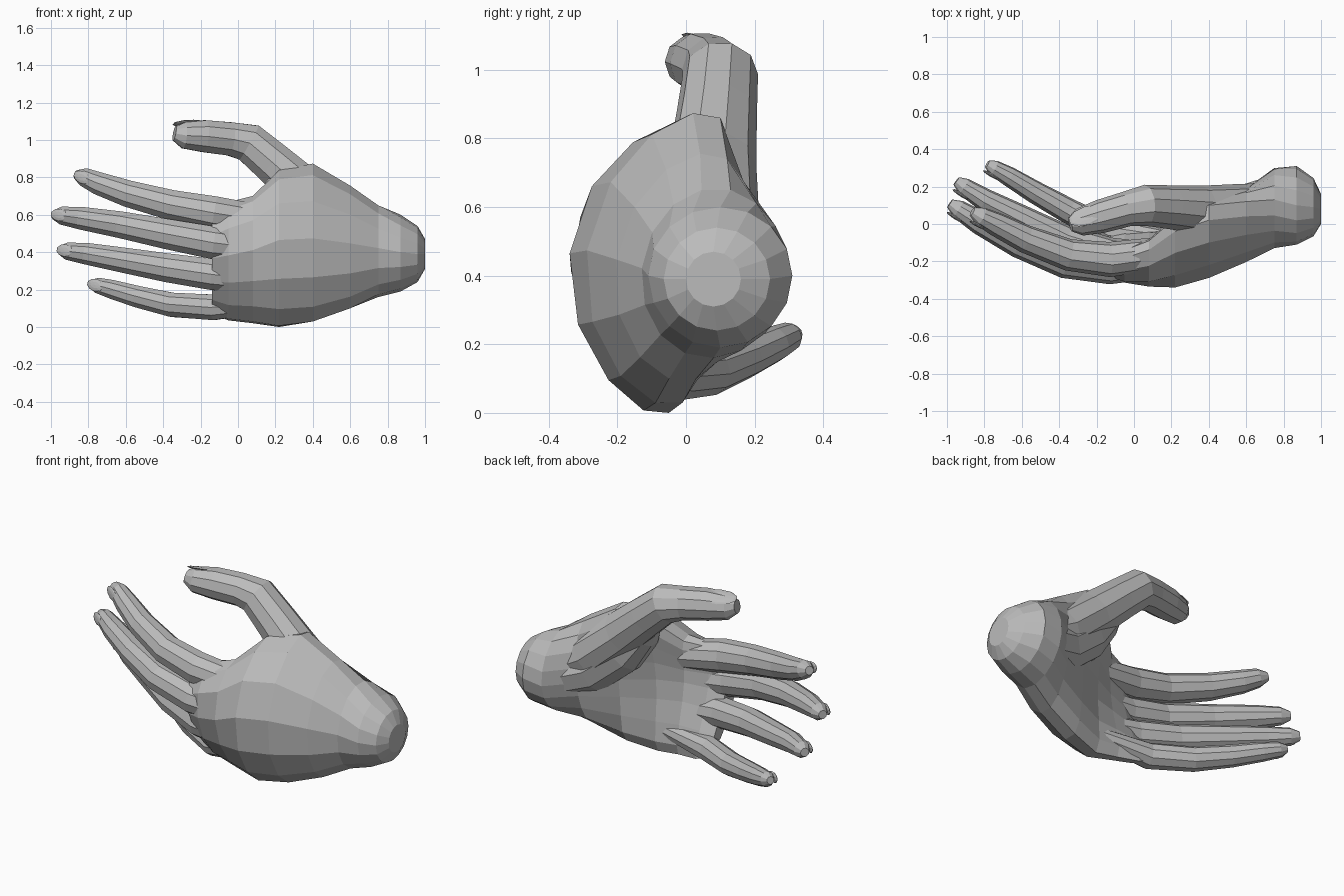
import bpy
import bmesh
import math
from mathutils import Vector, Matrix

cube = bpy.data.objects.get("Cube")
if cube:
    bpy.data.objects.remove(cube, do_unlink=True)

grey = bpy.data.materials.new("plain grey")
grey.use_nodes = True
COLOUR = (0.5, 0.5, 0.5, 1)
grey.diffuse_color = COLOUR
grey.node_tree.nodes["Principled BSDF"].inputs["Base Color"].default_value = COLOUR


def finish(name, bm):
    bmesh.ops.recalc_face_normals(bm, faces=bm.faces)
    mesh = bpy.data.meshes.new(name)
    bm.to_mesh(mesh)
    bm.free()
    mesh.materials.append(grey)
    obj = bpy.data.objects.new(name, mesh)
    bpy.context.collection.objects.link(obj)
    return obj


def loft(name, rings):
    """Skin a list of equal point rings and close both ends."""
    bm = bmesh.new()
    loops = [[bm.verts.new(p) for p in ring] for ring in rings]
    n = len(loops[0])
    for a, b in zip(loops, loops[1:]):
        for i in range(n):
            j = (i + 1) % n
            bm.faces.new((a[i], a[j], b[j], b[i]))
    bm.faces.new(loops[0])
    bm.faces.new(loops[-1])
    return finish(name, bm)


def tube(name, path, sides=10):
    """Round tube through (x, y, z, radius) stations."""
    pts = [Vector(p[:3]) for p in path]
    rings = []
    for i, c in enumerate(pts):
        t = (pts[min(i + 1, len(pts) - 1)] - pts[max(i - 1, 0)]).normalized()
        u = t.cross(Vector((0, 1, 0))).normalized()
        v = t.cross(u)
        angles = [math.tau * (k + 0.5) / sides for k in range(sides)]
        rings.append([c + (u * math.cos(a) + v * math.sin(a)) * path[i][3] for a in angles])
    return loft(name, rings)


def nail(name, centre, along, up, length, width):
    """Thin oval plate lying across the direction up."""
    d = Vector(along).normalized()
    s = Vector(up).cross(d).normalized()
    n = d.cross(s)
    basis = Matrix((d * length, s * width, n * 0.01)).transposed().to_4x4()
    bm = bmesh.new()
    bmesh.ops.create_uvsphere(bm, u_segments=10, v_segments=6, radius=1,
                              matrix=Matrix.Translation(centre) @ basis)
    finish(name, bm)


def bent_ring(x, low, mid, high, thick, count=16):
    """Cross-section of a curved plate: low edge, middle, high edge as (y, z)."""
    p, m, q = Vector(low), Vector(mid), Vector(high)
    c = 2 * m - (p + q) / 2
    ring = []
    for k in range(count):
        a = math.tau * k / count
        u = (1 - math.cos(a)) / 2
        pos = p * (1 - u) ** 2 + c * 2 * u * (1 - u) + q * u * u
        t = ((c - p) * (1 - u) + (q - c) * u).normalized()
        pos += Vector((-t.y, t.x)) * math.sin(a) * thick
        ring.append((x, pos.x, pos.y))
    return ring


# Palm and rounded wrist
loft("palm", [bent_ring(*s) for s in (
    (-0.14, (-0.02, 0.07), (-0.22, 0.38), (-0.18, 0.63), 0.05),
    (-0.05, (-0.02, 0.035), (-0.225, 0.4), (-0.14, 0.66), 0.09),
    (0.08, (-0.04, 0.02), (-0.215, 0.42), (-0.09, 0.68), 0.12),
    (0.22, (-0.05, 0.0), (-0.185, 0.45), (0.03, 0.82), 0.155),
    (0.4, (-0.01, 0.03), (-0.11, 0.45), (0.1, 0.86), 0.18),
    (0.6, (0.03, 0.1), (-0.01, 0.42), (0.12, 0.74), 0.195),
    (0.75, (0.08, 0.16), (0.085, 0.4), (0.13, 0.65), 0.215),
    (0.87, (0.1, 0.19), (0.1, 0.4), (0.1, 0.6), 0.21),
    (0.96, (0.09, 0.24), (0.09, 0.39), (0.09, 0.54), 0.155),
    (1.0, (0.08, 0.31), (0.08, 0.39), (0.08, 0.47), 0.08))])

# Thumb, and the fleshy pad that joins it to the palm
tube("thumb", [
    (0.8, 0.12, 0.42, 0.1), (0.58, 0.075, 0.54, 0.14), (0.36, 0.075, 0.725, 0.13),
    (0.19, 0.09, 0.875, 0.117), (0.06, 0.1, 0.985, 0.11), (-0.04, 0.08, 1.005, 0.094),
    (-0.18, 0.04, 1.02, 0.09), (-0.29, 0.01, 1.025, 0.074), (-0.34, 0.0, 1.035, 0.04)])
tube("thumb_pad", [
    (0.82, 0.13, 0.38, 0.15), (0.58, 0.05, 0.46, 0.155), (0.38, 0.03, 0.61, 0.14),
    (0.25, 0.04, 0.75, 0.1), (0.19, 0.05, 0.81, 0.06)])
nail("thumb_nail", (-0.25, 0.045, 1.085), (-0.9, -0.3, 0.02), (0, 0.4, 0.9), 0.105, 0.055)

# Fingers, from knuckle to tip
fingers = {
    "index": [(0.18, -0.15, 0.56, 0.085), (-0.13, -0.19, 0.61, 0.094), (-0.35, -0.165, 0.65, 0.085),
              (-0.58, -0.08, 0.71, 0.075), (-0.74, 0.0, 0.765, 0.064), (-0.82, 0.04, 0.8, 0.052),
              (-0.865, 0.065, 0.815, 0.025)],
    "middle": [(0.2, -0.2, 0.41, 0.08), (-0.13, -0.23, 0.45, 0.092), (-0.37, -0.205, 0.495, 0.085),
               (-0.62, -0.105, 0.545, 0.075), (-0.83, 0.01, 0.58, 0.064), (-0.94, 0.08, 0.595, 0.05),
               (-0.985, 0.11, 0.6, 0.025)],
    "ring": [(0.2, -0.18, 0.24, 0.07), (-0.13, -0.16, 0.28, 0.088), (-0.37, -0.085, 0.315, 0.081),
             (-0.6, 0.03, 0.355, 0.071), (-0.8, 0.13, 0.39, 0.061), (-0.91, 0.2, 0.405, 0.048),
             (-0.95, 0.23, 0.41, 0.025)],
    "little": [(0.2, -0.08, 0.13, 0.045), (-0.13, -0.04, 0.105, 0.072), (-0.35, 0.07, 0.118, 0.068),
               (-0.53, 0.17, 0.16, 0.061), (-0.67, 0.255, 0.2, 0.053), (-0.75, 0.3, 0.222, 0.043),
               (-0.785, 0.32, 0.232, 0.022)],
}
for name, path in fingers.items():
    tube(name + "_finger", path)
    root, tip = Vector(path[-3][:3]), Vector(path[-2][:3])
    along = (tip - root).normalized()
    back = Vector((-0.5, -0.85, 0.1))
    back = (back - along * back.dot(along)).normalized()
    nail(name + "_nail", tip + back * path[-2][3] * 0.92 - along * 0.01, along, back, 0.055, 0.034)
